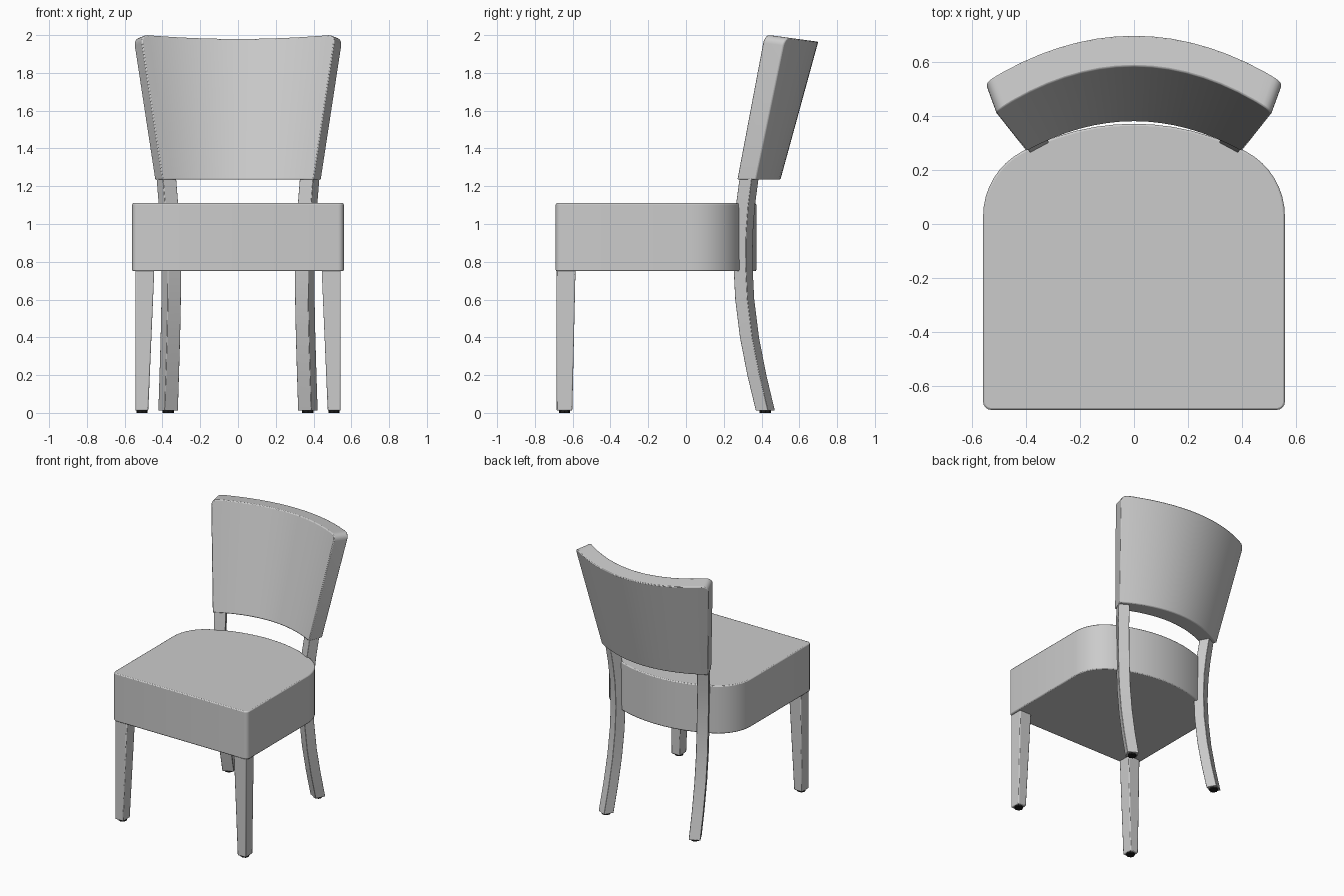
import bpy, bmesh, math
from mathutils import Vector

if "Cube" in bpy.data.objects:
    bpy.data.objects.remove(bpy.data.objects["Cube"])


def material(name, rgb):
    m = bpy.data.materials.new(name)
    m.use_nodes = True
    m.diffuse_color = (*rgb, 1)
    m.node_tree.nodes["Principled BSDF"].inputs["Base Color"].default_value = (*rgb, 1)
    return m


GREY = material("light_grey", (0.6, 0.6, 0.6))
BLACK = material("black_rubber", (0.01, 0.01, 0.01))


def finish(bm, name, mat, bevel=0.0):
    bmesh.ops.recalc_face_normals(bm, faces=bm.faces)
    me = bpy.data.meshes.new(name)
    bm.to_mesh(me)
    bm.free()
    ob = bpy.data.objects.new(name, me)
    bpy.context.collection.objects.link(ob)
    me.materials.append(mat)
    if bevel:
        mod = ob.modifiers.new("soft_edges", "BEVEL")
        mod.width, mod.segments = bevel, 2
        mod.limit_method, mod.angle_limit = "ANGLE", math.radians(40)
    bpy.ops.object.select_all(action="DESELECT")
    ob.select_set(True)
    bpy.context.view_layer.objects.active = ob
    bpy.ops.object.shade_smooth_by_angle(angle=math.radians(35))
    return ob


def loft(rings, name, mat, bevel=0.0):
    """Skin a stack of equal rings and cap both ends."""
    bm = bmesh.new()
    rows = [[bm.verts.new(p) for p in ring] for ring in rings]
    n = len(rows[0])
    for a, b in zip(rows, rows[1:]):
        for i in range(n):
            bm.faces.new((a[i], a[(i + 1) % n], b[(i + 1) % n], b[i]))
    bm.faces.new(rows[0][::-1])
    bm.faces.new(rows[-1])
    return finish(bm, name, mat, bevel)


def arc(cx, cy, r, a0, a1, steps):
    angles = [math.radians(a0 + (a1 - a0) * i / steps) for i in range(steps + 1)]
    return [(cx + r * math.cos(a), cy + r * math.sin(a)) for a in angles]


# Seat: square front with small corners, broad rounded rear
half = (arc(0.53, -0.66, 0.03, -90, 0, 4) + arc(0.29, 0.03, 0.27, 0, 62, 8)
        + arc(0, -0.516, 0.888, 62, 90, 6)[1:])
outline = half + [(-x, y) for x, y in reversed(half[:-1])]
loft([[(x, y, z) for x, y in outline] for z in (0.75, 1.11)], "seat", GREY, 0.007)

# Backrest: curved, flared and reclined panel
COLS = 16
bm = bmesh.new()


def panel_line(half_w, y_mid, sag, top):
    line = []
    for i in range(COLS + 1):
        u = 2 * i / COLS - 1
        y = y_mid - sag * u * u
        z = 2.0 - 0.135 * (y - 0.44) if top else 1.235
        line.append(bm.verts.new((half_w * u, y, z)))
    return line


lines = [panel_line(0.40, 0.38, 0.11, False), panel_line(0.515, 0.585, 0.17, True),
         panel_line(0.555, 0.70, 0.175, True), panel_line(0.44, 0.50, 0.13, False)]
for a, b in zip(lines, lines[1:] + lines[:1]):
    for i in range(COLS):
        bm.faces.new((a[i], a[i + 1], b[i + 1], b[i]))
for end in (0, -1):
    bm.faces.new([line[end] for line in lines])
corners = [bm.edges.get((lines[1][e], lines[2][e])) for e in (0, -1)]
bmesh.ops.bevel(bm, geom=corners, offset=0.045, segments=5, profile=0.5, affect="EDGES")
finish(bm, "backrest", GREY, 0.006)

# Legs and floor glides, built for both sides
REAR_PATH = [(0.37, 0.42, 0.012), (0.364, 0.375, 0.2), (0.358, 0.336, 0.4),
             (0.354, 0.311, 0.6), (0.353, 0.302, 0.78), (0.358, 0.304, 0.95),
             (0.368, 0.315, 1.1), (0.38, 0.335, 1.25)]
out = Vector((math.cos(math.radians(62)), math.sin(math.radians(62)), 0))
side = Vector((out.y, -out.x, 0))


def glide(name, x, y, r):
    pts = arc(x, y, r, 0, 315, 7)
    loft([[(px, py, z) for px, py in pts] for z in (0, 0.014)], name, BLACK)


for label, s in (("left", 1), ("right", -1)):
    # Front leg tapers on its inner and rear faces
    rings = []
    for z, w, d in ((0.012, 0.068, 0.083), (0.76, 0.1, 0.1)):
        x0, x1, y0, y1 = 0.543 - w, 0.543, -0.685, -0.685 + d
        rings.append([(s * x, y, z) for x, y in ((x0, y0), (x1, y0), (x1, y1), (x0, y1))])
    loft(rings, "front_leg_" + label, GREY, 0.006)
    glide("front_glide_" + label, s * 0.508, -0.643, 0.03)

    # Rear leg sweeps backwards and is turned to follow the seat curve
    rings = []
    for p in REAR_PATH:
        ring = [Vector(p) + side * a * 0.04 + out * b * 0.037
                for a, b in ((-1, -1), (1, -1), (1, 1), (-1, 1))]
        rings.append([(s * v.x, v.y, v.z) for v in ring])
    loft(rings, "rear_leg_" + label, GREY, 0.003)
    glide("rear_glide_" + label, s * 0.37, 0.42, 0.03)
